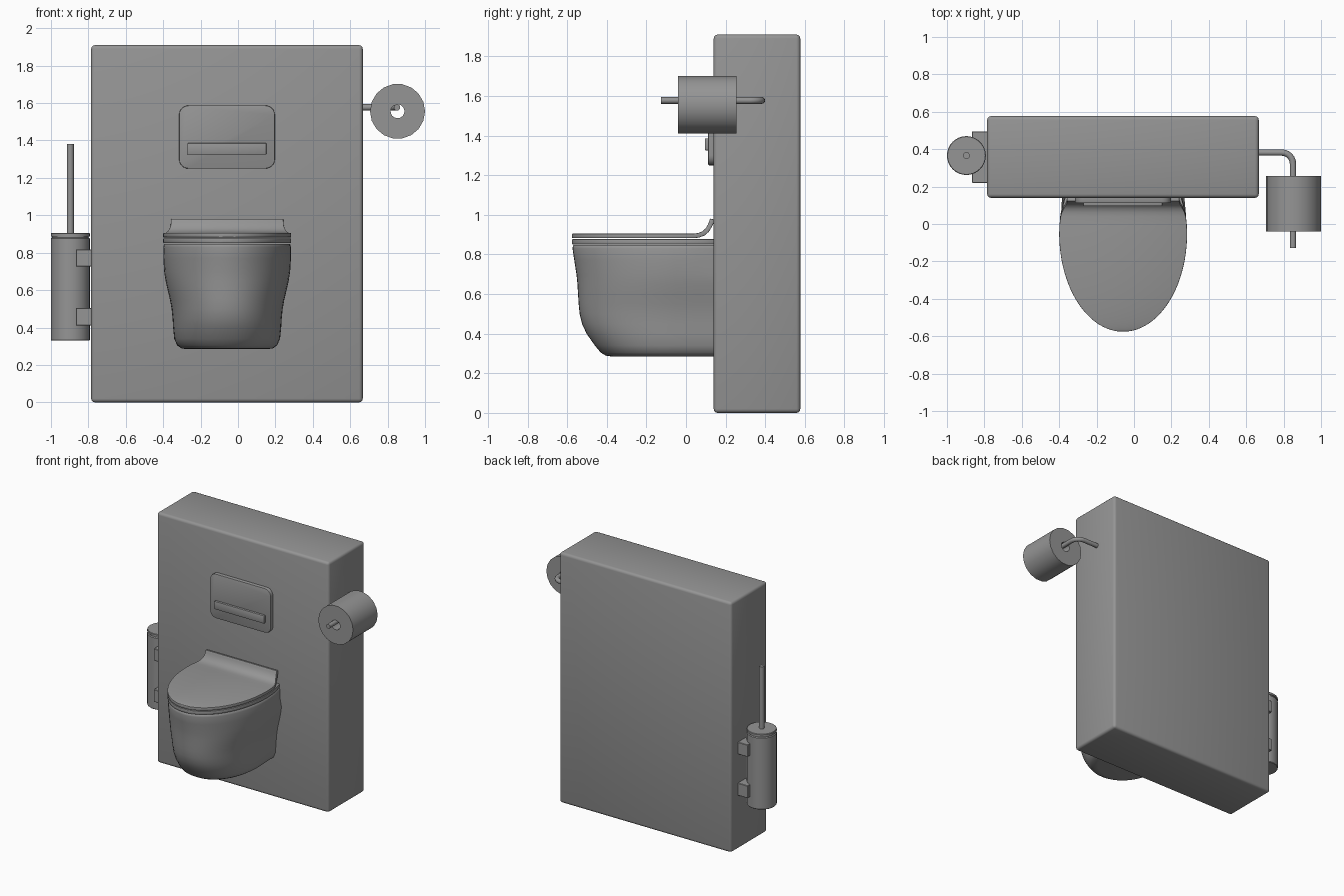
import bpy, bmesh, math
from math import sin, cos, radians, pi

if "Cube" in bpy.data.objects:
    bpy.data.objects.remove(bpy.data.objects["Cube"])

CX = -0.058      # centre line of the toilet
WALL_Y = 0.14    # front face of the wall block

# Dark grey used on every part
grey = bpy.data.materials.new("dark_grey")
grey.diffuse_color = (0.3, 0.3, 0.3, 1)
grey.use_nodes = True
grey.node_tree.nodes["Principled BSDF"].inputs["Base Color"].default_value = grey.diffuse_color


def finish(ob, bevel=0, segs=3, thick=0, angle=35):
    """Apply solidify / bevel, then smooth by angle."""
    ob.data.materials.append(grey)
    if thick:
        m = ob.modifiers.new("solid", 'SOLIDIFY')
        m.thickness, m.offset, m.use_even_offset = thick, -1, True
    if bevel:
        m = ob.modifiers.new("bevel", 'BEVEL')
        m.width, m.segments = bevel, segs
        m.limit_method, m.angle_limit = 'ANGLE', radians(40)
    bpy.ops.object.select_all(action='DESELECT')
    ob.select_set(True)
    bpy.context.view_layer.objects.active = ob
    bpy.ops.object.convert(target='MESH')
    bpy.ops.object.shade_smooth_by_angle(angle=radians(angle))
    return ob


def from_bm(name, bm, fix_normals=True, **kw):
    if fix_normals:
        bmesh.ops.recalc_face_normals(bm, faces=bm.faces)
    me = bpy.data.meshes.new(name)
    bm.to_mesh(me)
    bm.free()
    ob = bpy.data.objects.new(name, me)
    bpy.context.collection.objects.link(ob)
    return finish(ob, **kw)


def box(name, x, y, z, corner=0, **kw):
    """Box from ranges; corner rounds the edges running along y."""
    bm = bmesh.new()
    bmesh.ops.create_cube(bm, size=1)
    for v in bm.verts:
        v.co = [r[0] + (r[1] - r[0]) * (c + 0.5) for r, c in zip((x, y, z), v.co)]
    if corner:
        edges = [e for e in bm.edges if abs(e.verts[0].co.y - e.verts[1].co.y) > 1e-4]
        bmesh.ops.bevel(bm, geom=edges, offset=corner, segments=6, profile=0.5, affect='EDGES')
    return from_bm(name, bm, **kw)


def loft(name, rings, closed_profile=False, **kw):
    """Skin a list of equal-length closed rings."""
    bm = bmesh.new()
    vs = [[bm.verts.new(p) for p in r] for r in rings]
    n = len(rings[0])
    pairs = list(zip(vs, vs[1:])) + ([(vs[-1], vs[0])] if closed_profile else [])
    for a, b in pairs:
        for i in range(n):
            j = (i + 1) % n
            bm.faces.new((a[i], a[j], b[j], b[i]))
    if not closed_profile:
        bm.faces.new(vs[0])
        bm.faces.new(vs[-1])
    return from_bm(name, bm, **kw)


def circle(r, n):
    return [(r * cos(2 * pi * i / n), r * sin(2 * pi * i / n)) for i in range(n)]


# Wall block
box("wall_block", (-0.785, 0.667), (WALL_Y, 0.577), (0, 1.91), bevel=0.02)

# Flush plate and button
box("flush_plate", (-0.315, 0.197), (0.112, 0.16), (1.25, 1.587), corner=0.05, bevel=0.004, segs=2)
box("flush_button", (-0.27, 0.152), (0.096, 0.13), (1.325, 1.386), bevel=0.004, segs=2)


# Bowl: D-shaped rings (z, half width, front y, squareness)
def bowl_ring(z, w, yf, e):
    ymid = -0.05
    half = [(w * (0.92 if z > 0.7 else 0.97), WALL_Y + 0.005), (w * 0.985, 0.05)]
    for i in range(17):
        t = i / 16 * pi / 2
        half.append((w * cos(t) ** (2 / e), ymid + (yf - ymid) * sin(t) ** (2 / e)))
    half[-1] = (0, yf)
    return [(CX + x, y, z) for x, y in half] + [(CX - x, y, z) for x, y in half[-2::-1]]


bowl_profile = [
    (0.284, 0.215, -0.37, 2.15), (0.289, 0.245, -0.405, 2.15), (0.304, 0.267, -0.43, 2.15),
    (0.34, 0.283, -0.46, 2.15), (0.40, 0.289, -0.502, 2.15), (0.45, 0.292, -0.525, 2.15),
    (0.50, 0.297, -0.537, 2.12), (0.55, 0.306, -0.542, 2.1), (0.60, 0.318, -0.545, 2.08),
    (0.65, 0.329, -0.548, 2.05), (0.70, 0.337, -0.553, 2.02), (0.77, 0.341, -0.564, 2),
    (0.83, 0.341, -0.573, 2), (0.842, 0.338, -0.571, 2), (0.847, 0.333, -0.566, 2)]
loft("bowl", [bowl_ring(*p) for p in bowl_profile], angle=45)


# Seat and lid: strips swept from the front tip to the back
def strip(name, tail, z, thick):
    rows = [(-0.05 - 0.526 * cos(radians(a)), 0.342 * sin(radians(a)), z)
            for a in [3] + list(range(7, 91, 4)) + [90]]
    rows += tail
    bm = bmesh.new()
    vs = [[bm.verts.new((CX + s * w, y, h)) for s in (-1, 1)] for y, w, h in rows]
    for a, b in zip(vs, vs[1:]):
        bm.faces.new((a[0], a[1], b[1], b[0]))
    return from_bm(name, bm, fix_normals=False, thick=thick, bevel=0.007, segs=2)


strip("seat", [(0.03, 0.337, 0.877), (0.09, 0.325, 0.877), (0.145, 0.310, 0.877)], 0.877, 0.026)
strip("lid", [(0.0, 0.340, 0.905), (0.04, 0.335, 0.905), (0.062, 0.328, 0.908),
              (0.082, 0.318, 0.916), (0.098, 0.308, 0.930), (0.109, 0.302, 0.948),
              (0.117, 0.301, 0.965), (0.121, 0.300, 0.981)], 0.905, 0.023)

# Paper roll: square profile turned around a horizontal axis
RX, RZ = 0.853, 1.556
roll_profile = [(0.037, -0.04), (0.147, -0.04), (0.147, 0.256), (0.037, 0.256)]
loft("paper_roll", [[(RX + a, y, RZ + b) for a, b in circle(r, 18)] for r, y in roll_profile],
     closed_profile=True)

# Paper holder: bent bar
cu = bpy.data.curves.new("paper_holder", 'CURVE')
cu.dimensions, cu.bevel_depth, cu.bevel_resolution, cu.use_fill_caps = '3D', 0.017, 6, True
bend = [(0.79 + 0.06 * sin(radians(a)), 0.322 + 0.06 * cos(radians(a))) for a in range(0, 91, 15)]
path = [(0.65, 0.382)] + bend + [(0.85, -0.127)]
sp = cu.splines.new('POLY')
sp.points.add(len(path) - 1)
for p, (x, y) in zip(sp.points, path):
    p.co = (x, y, 1.577, 1)
holder = bpy.data.objects.new("paper_holder", cu)
bpy.context.collection.objects.link(holder)
finish(holder)


# Toilet brush: canister, lid and handle as turned profiles
def turned(name, profile, n=32):
    loft(name, [[(-0.896 + a, 0.366 + b, z) for a, b in circle(r, n)] for r, z in profile])


turned("brush_canister", [(0.101, 0.33), (0.104, 0.334), (0.104, 0.876), (0.098, 0.882), (0.098, 0.89)])
turned("brush_lid", [(0.104, 0.888), (0.104, 0.902), (0.101, 0.906)])
turned("brush_handle", [(0.018, 0.89), (0.018, 1.38)], 20)

# Wall brackets of the brush
for label, z in (("upper", (0.725, 0.817)), ("lower", (0.41, 0.505))):
    box(label + "_brush_bracket", (-0.867, -0.78), (0.22, 0.495), z, bevel=0.003, segs=1)
